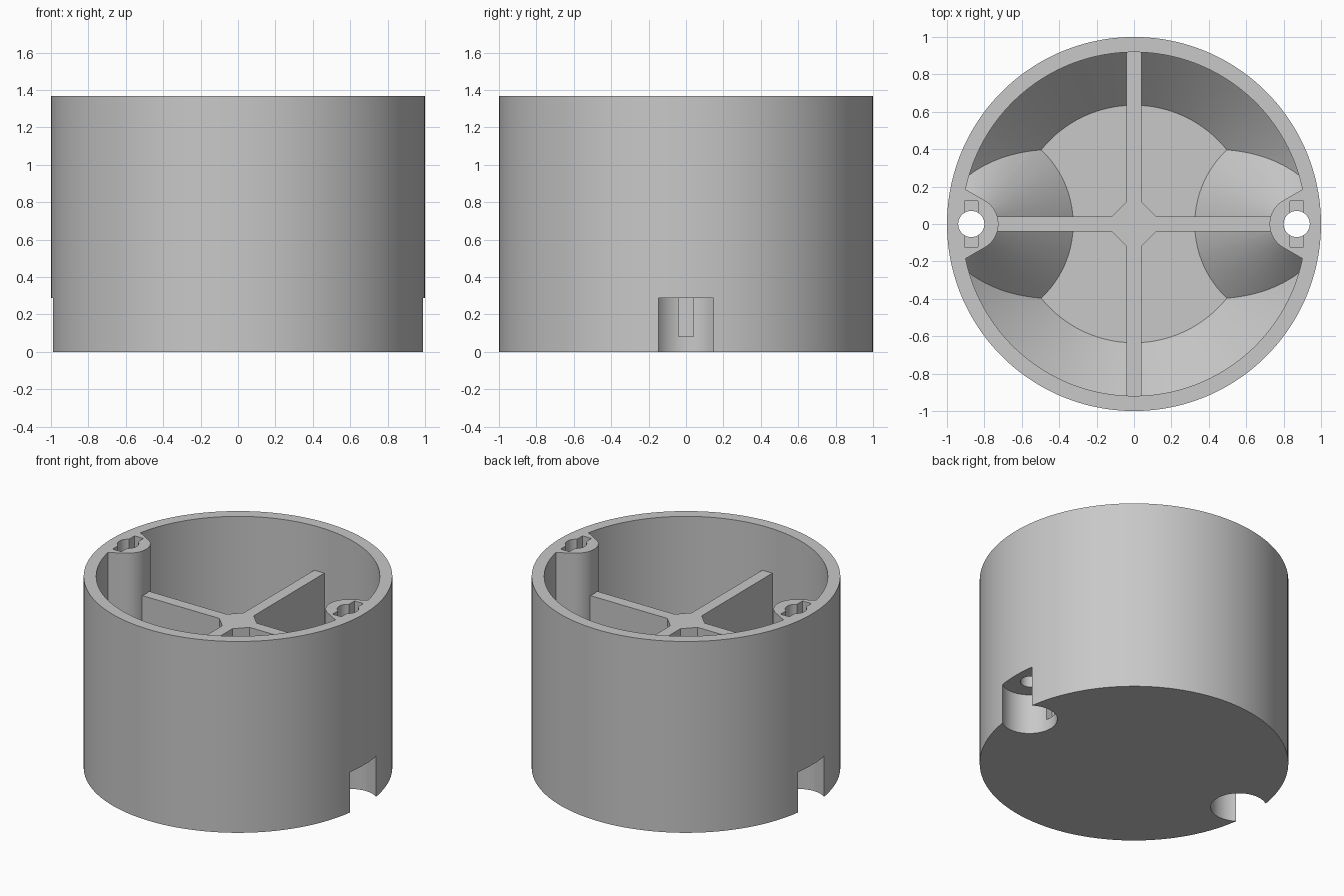
import bpy, bmesh, math

if "Cube" in bpy.data.objects:
    bpy.data.objects.remove(bpy.data.objects["Cube"])

SEG = 128
HEIGHT = 1.368
POST_X = 0.87
FLOOR = 0.08


def make_object(name, bm):
    bmesh.ops.recalc_face_normals(bm, faces=bm.faces)
    mesh = bpy.data.meshes.new(name)
    bm.to_mesh(mesh)
    bm.free()
    obj = bpy.data.objects.new(name, mesh)
    bpy.context.collection.objects.link(obj)
    return obj


def lathe(name, profile, x=0.0, seg=SEG):
    """Solid of revolution: (radius, z) rings, closed with flat caps."""
    bm = bmesh.new()
    rings = []
    for r, z in profile:
        angles = [2 * math.pi * (i + 0.5) / seg for i in range(seg)]
        rings.append([bm.verts.new((x + r * math.cos(a), r * math.sin(a), z))
                      for a in angles])
    for lo, hi in zip(rings, rings[1:]):
        for i in range(seg):
            j = (i + 1) % seg
            bm.faces.new((lo[i], lo[j], hi[j], hi[i]))
    bm.faces.new(rings[0])
    bm.faces.new(rings[-1])
    return make_object(name, bm)


def prism(name, outline, z0, z1):
    """Extrude a closed plan outline between two heights."""
    bm = bmesh.new()
    lo = [bm.verts.new((x, y, z0)) for x, y in outline]
    hi = [bm.verts.new((x, y, z1)) for x, y in outline]
    n = len(lo)
    for i in range(n):
        j = (i + 1) % n
        bm.faces.new((lo[i], lo[j], hi[j], hi[i]))
    bm.faces.new(lo)
    bm.faces.new(hi)
    return make_object(name, bm)


def box(name, x0, x1, y, z0, z1):
    return prism(name, [(x0, -y), (x1, -y), (x1, y), (x0, y)], z0, z1)


def subtract(target, cutter):
    mod = target.modifiers.new("cut", 'BOOLEAN')
    mod.operation = 'DIFFERENCE'
    mod.solver = 'EXACT'
    mod.object = cutter
    bpy.context.view_layer.objects.active = target
    bpy.ops.object.modifier_apply(modifier=mod.name)
    bpy.data.objects.remove(cutter, do_unlink=True)


def arc(cx, r, a0, a1, steps):
    """Points around a centre on the x axis, angles in degrees."""
    for i in range(steps + 1):
        a = math.radians(a0 + (a1 - a0) * i / steps)
        yield cx + r * math.cos(a), r * math.sin(a)


# Hollow inside with a 45 degree chamfer at the floor
cavity = lathe("cavity", [(0.635, FLOOR), (0.919, 0.364), (0.919, 1.6)])

# Crossed ribs with a chamfered centre, left standing inside the cavity
w, c, far = 0.04, 0.12, 1.1
cross = []
for k in range(4):
    for x, y in [(far, -w), (far, w), (c, w), (w, c)]:
        for _ in range(k):
            x, y = -y, x
        cross.append((x, y))
subtract(cavity, prism("ribs", cross, -0.1, 1.05))

# Screw posts and their conical bases, left standing inside the cavity
for side in (1, -1):
    subtract(cavity, lathe("post_base", [(0.625, 0), (0.05, 0.575)],
                           side * POST_X, 96))
    outline = [(1.1, 0.3)] + list(arc(POST_X, 0.145, 120, 240, 25)) + [(1.1, -0.3)]
    subtract(cavity, prism("post", [(side * x, y) for x, y in outline], -0.1, 1.7))

# Outer drum
cup = lathe("cup", [(1, 0), (1, HEIGHT)])
subtract(cup, cavity)

for side in (1, -1):
    # Keyed slot at the top of each post, then the screw hole through it
    xs = sorted((side * 0.835, side * 0.905))
    subtract(cup, box("key_slot", *xs, 0.124, 1.27, 1.6))
    subtract(cup, lathe("screw_hole", [(0.07, 0.2), (0.07, 1.65)],
                        side * POST_X, 48))
    # Round pocket below each post, open to the outside
    pocket = list(arc(0.885, 0.181, 0, 360, 65))[:-1]
    subtract(cup, prism("pocket", [(side * x, y) for x, y in pocket], -0.1, 0.288))
    # Narrow recess in the back of the pocket
    xs = sorted((side * 0.66, side * 0.8))
    subtract(cup, box("pocket_recess", *xs, 0.04, FLOOR + 0.002, 0.287))

# Single plain grey finish
grey = bpy.data.materials.new("grey")
grey.diffuse_color = (0.58, 0.58, 0.58, 1)
grey.use_nodes = True
grey.node_tree.nodes["Principled BSDF"].inputs["Base Color"].default_value = grey.diffuse_color
cup.data.materials.clear()
cup.data.materials.append(grey)
for p in cup.data.polygons:
    p.material_index = 0

bpy.ops.object.select_all(action='DESELECT')
cup.select_set(True)
bpy.context.view_layer.objects.active = cup
bpy.ops.object.shade_smooth_by_angle(angle=math.radians(30))
